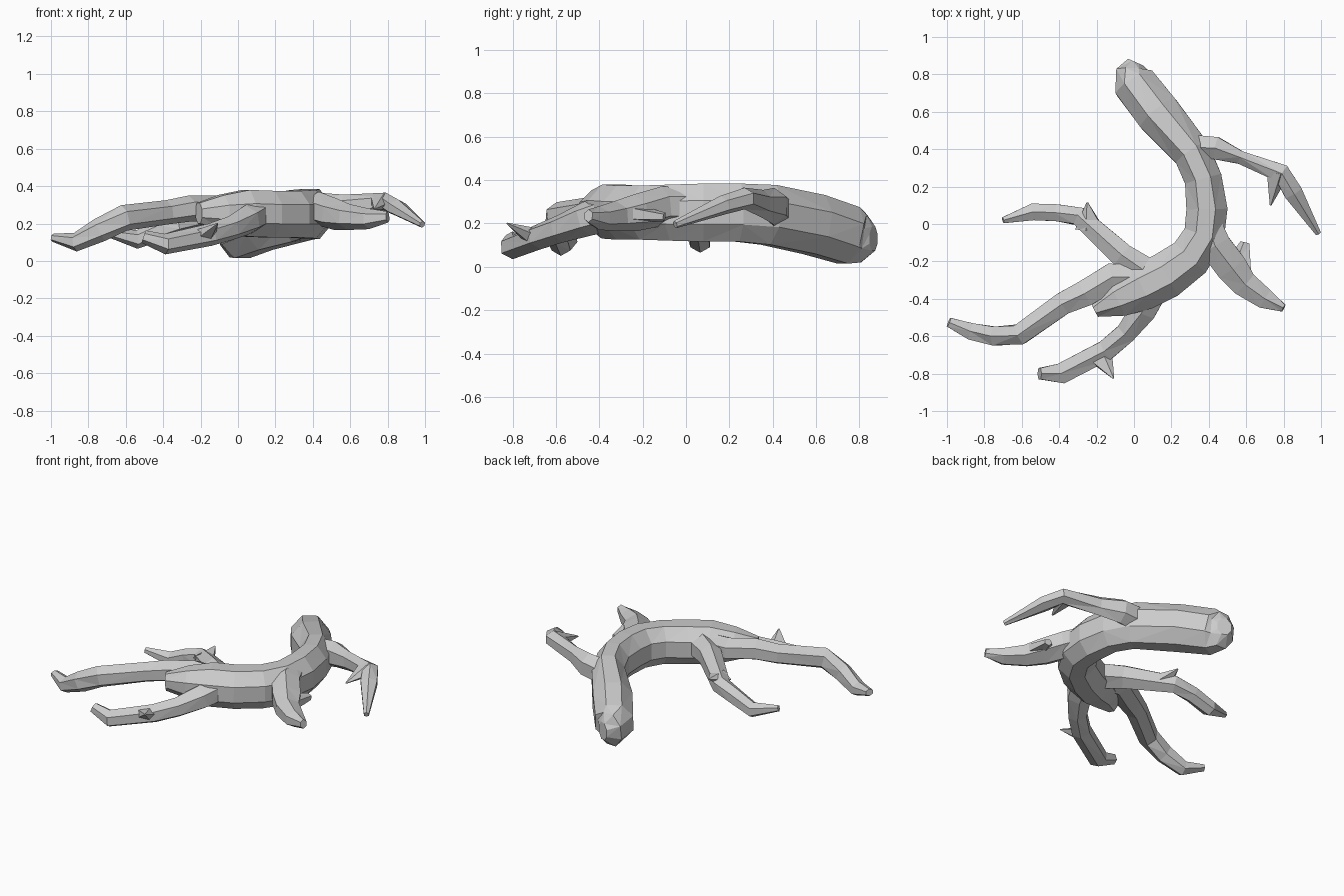
import bpy, bmesh, math
from mathutils import Vector


def limb(name, pts, sides=6):
    """Faceted loft; each point is x, y, z, half width, half height."""
    bm = bmesh.new()
    cs = [Vector(p[:3]) for p in pts]
    fit = 1 / math.cos(math.pi / sides)  # flats reach the full width
    rings = []
    for i, p in enumerate(pts):
        t = (cs[min(i + 1, len(cs) - 1)] - cs[max(i - 1, 0)]).normalized()
        side = Vector((t.y, -t.x, 0)).normalized()
        up = side.cross(t)
        ring = []
        for k in range(sides):
            a = 2 * math.pi * (k + 0.5) / sides
            ring.append(bm.verts.new(cs[i] + side * p[3] * fit * math.cos(a) + up * p[4] * math.sin(a)))
        rings.append(ring)
    for a, b in zip(rings, rings[1:]):
        for k in range(sides):
            n = (k + 1) % sides
            bm.faces.new((a[k], a[n], b[n], b[k]))
    bm.faces.new(rings[0])
    bm.faces.new(rings[-1])
    bmesh.ops.triangulate(bm, faces=bm.faces[:])
    bmesh.ops.recalc_face_normals(bm, faces=bm.faces[:])
    me = bpy.data.meshes.new(name)
    bm.to_mesh(me)
    bm.free()
    ob = bpy.data.objects.new(name, me)
    bpy.context.collection.objects.link(ob)
    return ob


def fuse(target, part):
    """Merge a part into the target's continuous skin."""
    mod = target.modifiers.new("join_" + part.name, 'BOOLEAN')
    mod.operation = 'UNION'
    mod.solver = 'EXACT'
    mod.object = part
    part.hide_render = True


# Curved head, neck, trunk and rump
body = limb("body", [
    (0.01, 0.865, 0.13, 0.045, 0.06),
    (-0.01, 0.82, 0.13, 0.085, 0.12),
    (0.005, 0.75, 0.145, 0.115, 0.145),
    (0.13, 0.59, 0.195, 0.12, 0.15),
    (0.31, 0.38, 0.24, 0.10, 0.15),
    (0.37, 0.24, 0.25, 0.10, 0.145),
    (0.39, 0.08, 0.25, 0.11, 0.145),
    (0.375, -0.06, 0.25, 0.11, 0.14),
    (0.30, -0.18, 0.25, 0.115, 0.135),
    (0.17, -0.275, 0.25, 0.125, 0.135),
    (0.04, -0.34, 0.255, 0.125, 0.135),
    (-0.09, -0.40, 0.26, 0.10, 0.10),
    (-0.21, -0.46, 0.255, 0.04, 0.06)], 8)

# Forward limb reaching out on the right
fuse(body, limb("front_outer_limb", [
    (0.28, 0.41, 0.26, 0.07, 0.09), (0.44, 0.405, 0.28, 0.06, 0.085),
    (0.57, 0.355, 0.29, 0.035, 0.065), (0.79, 0.27, 0.315, 0.05, 0.05),
    (0.85, 0.17, 0.285, 0.05, 0.045), (0.985, -0.05, 0.195, 0.015, 0.018)]))
# Second forward limb
fuse(body, limb("front_inner_limb", [
    (0.38, 0.04, 0.28, 0.07, 0.09), (0.43, -0.11, 0.28, 0.085, 0.09),
    (0.52, -0.23, 0.25, 0.085, 0.085), (0.59, -0.32, 0.235, 0.07, 0.07),
    (0.70, -0.40, 0.225, 0.055, 0.055), (0.80, -0.45, 0.235, 0.02, 0.03)]))
# Hind limb pointing left
fuse(body, limb("hind_outer_limb", [
    (0.10, -0.28, 0.26, 0.08, 0.09), (-0.06, -0.17, 0.26, 0.065, 0.08),
    (-0.29, 0.04, 0.20, 0.05, 0.06), (-0.41, 0.06, 0.165, 0.045, 0.055),
    (-0.54, 0.065, 0.115, 0.045, 0.05), (-0.70, 0.02, 0.15, 0.016, 0.02)]))
# Hind limb nearest the front
fuse(body, limb("hind_inner_limb", [
    (0.11, -0.33, 0.26, 0.08, 0.09), (0.05, -0.46, 0.22, 0.07, 0.08),
    (-0.04, -0.58, 0.175, 0.055, 0.065), (-0.15, -0.675, 0.14, 0.055, 0.06),
    (-0.39, -0.80, 0.09, 0.055, 0.055), (-0.505, -0.80, 0.13, 0.03, 0.035)]))
# Long trailing limb
fuse(body, limb("trailing_limb", [
    (0.12, -0.28, 0.27, 0.06, 0.07), (-0.12, -0.285, 0.28, 0.075, 0.07),
    (-0.26, -0.37, 0.28, 0.07, 0.07), (-0.38, -0.425, 0.26, 0.06, 0.065),
    (-0.61, -0.59, 0.23, 0.055, 0.07), (-0.74, -0.60, 0.165, 0.05, 0.065),
    (-0.87, -0.575, 0.10, 0.045, 0.05), (-0.99, -0.525, 0.125, 0.025, 0.022)]))

# Pointed spurs at the limb joints: base, tip, base width, tip width
spurs = [((0.765, 0.28, 0.32), (0.73, 0.10, 0.28), 0.055, 0.004),
         ((0.55, -0.28, 0.25), (0.595, -0.10, 0.23), 0.08, 0.022),
         ((-0.235, -0.02, 0.22), (-0.25, 0.115, 0.26), 0.065, 0.004),
         ((-0.19, -0.69, 0.13), (-0.11, -0.825, 0.20), 0.065, 0.004)]
for n, (base, tip, w, end) in enumerate(spurs):
    fuse(body, limb("joint_spur_%d" % (n + 1), [(*base, w, 0.05), (*tip, end, end)], 5))
